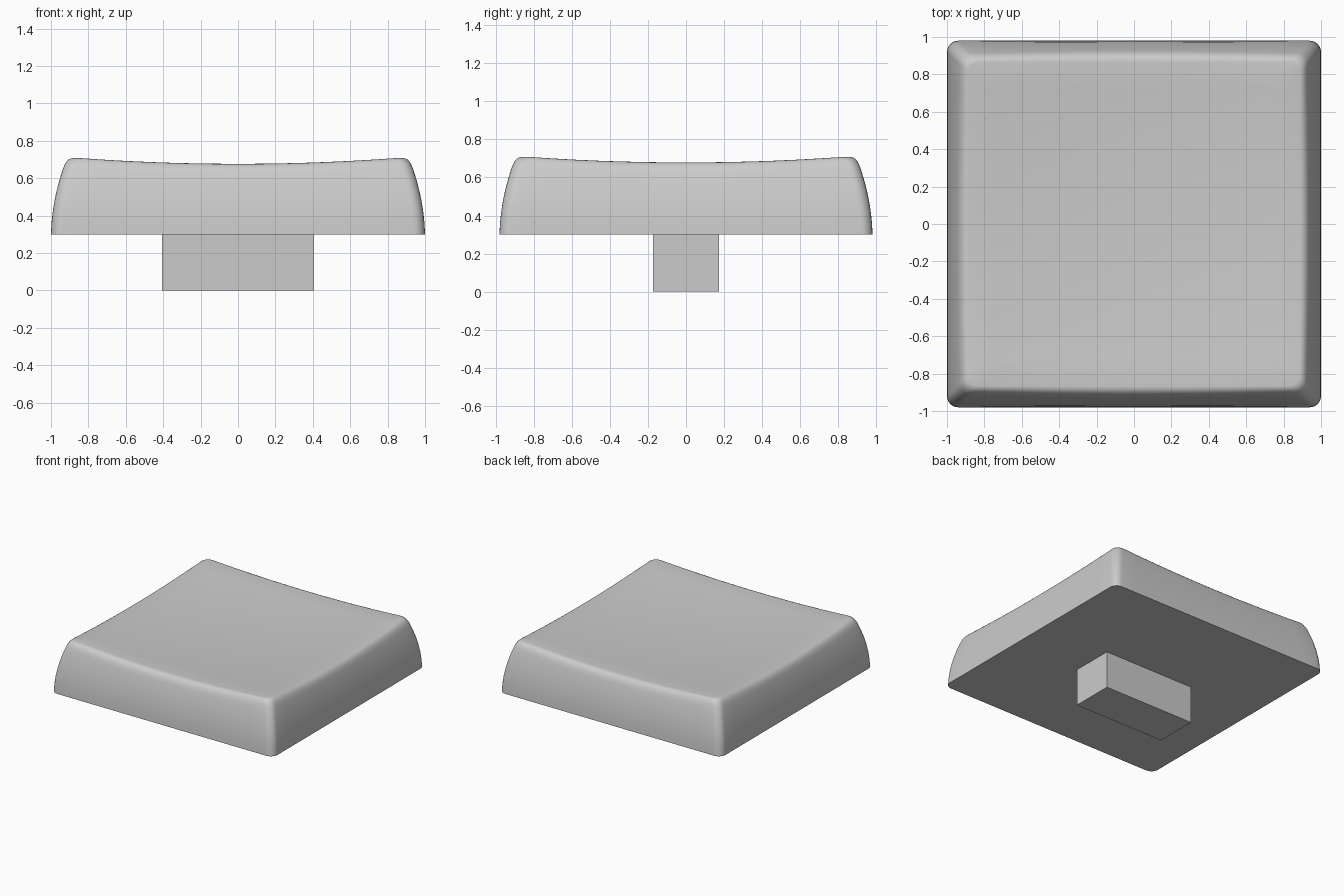
import bpy, bmesh, math

if "Cube" in bpy.data.objects:
    bpy.data.objects.remove(bpy.data.objects["Cube"])

grey = bpy.data.materials.new("plain grey")
grey.diffuse_color = (0.6, 0.6, 0.6, 1)
grey.use_nodes = True
grey.node_tree.nodes["Principled BSDF"].inputs["Base Color"].default_value = grey.diffuse_color

HX, HY, BASE = 1.0, 0.98, 0.30
EDGE, ARC, RADIUS = 14, 6, 0.06


def dish(x, y):
    """Height of the shallow bowl on top."""
    return 0.645 + 0.043 * (x * x + y * y)


def outline(inset, radius=RADIUS):
    """Rounded rectangle with subdivided straight sides."""
    cx, cy = HX - inset - radius, HY - inset - radius
    corners = [(cx, cy, 0), (-cx, cy, 90), (-cx, -cy, 180), (cx, -cy, 270)]
    pts = []
    for i, (x, y, start) in enumerate(corners):
        arc = []
        for k in range(ARC + 1):
            a = math.radians(start + 90 * k / ARC)
            arc.append((x + radius * math.cos(a), y + radius * math.sin(a)))
        pts += arc
        nx, ny, ns = corners[(i + 1) % 4]
        a = math.radians(ns)
        end = (nx + radius * math.cos(a), ny + radius * math.sin(a))
        for k in range(1, EDGE):
            t = k / EDGE
            pts.append((arc[-1][0] + (end[0] - arc[-1][0]) * t,
                        arc[-1][1] + (end[1] - arc[-1][1]) * t))
    return pts


def wall_inset(z):
    t = (z - BASE) / 0.4
    return 0.01 * t + 0.072 * t * t


def finish(name, bm):
    bmesh.ops.recalc_face_normals(bm, faces=bm.faces)
    me = bpy.data.meshes.new(name)
    bm.to_mesh(me)
    bm.free()
    me.materials.append(grey)
    ob = bpy.data.objects.new(name, me)
    bpy.context.collection.objects.link(ob)
    return ob


# Cap: bowed walls, a soft rim and a dished top, lofted ring by ring
rim = outline(0.115)
rim_z = [dish(x, y) for x, y in rim]
count = len(rim)
rings = []
for f in [i / 6 for i in range(7)]:
    ring = []
    for i in range(count):
        z = BASE + f * (rim_z[i] - 0.055 - BASE)
        x, y = outline(wall_inset(z))[i]
        ring.append((x, y, z))
    rings.append(ring)
wall_top = rings[-1]
for k in range(1, 6):
    t = k / 5
    ring = []
    for i in range(count):
        ax, ay, az = wall_top[i]
        bx, by = rim[i]
        # control point where the wall line meets the dish
        cx, cy = outline(wall_inset(rim_z[i]))[i]
        w = ((1 - t) ** 2, 2 * t * (1 - t), t * t)
        ring.append((w[0] * ax + w[1] * cx + w[2] * bx,
                     w[0] * ay + w[1] * cy + w[2] * by,
                     w[0] * az + w[1] * (rim_z[i] + 0.003) + w[2] * rim_z[i]))
    rings.append(ring)
for s in (0.85, 0.7, 0.55, 0.4, 0.25, 0.1):
    rings.append([(x * s, y * s, dish(x * s, y * s)) for x, y in rim])

bm = bmesh.new()
loops = [[bm.verts.new(p) for p in ring] for ring in rings]
for a, b in zip(loops, loops[1:]):
    for i in range(count):
        j = (i + 1) % count
        bm.faces.new((a[i], a[j], b[j], b[i]))
bm.faces.new(loops[0])
centre = bm.verts.new((0, 0, dish(0, 0)))
for i in range(count):
    bm.faces.new((loops[-1][i], loops[-1][(i + 1) % count], centre))
cap = finish("cap", bm)
bpy.context.view_layer.objects.active = cap
cap.select_set(True)
bpy.ops.object.shade_smooth_by_angle(angle=math.radians(40))

# Stem: plain block under the cap
bm = bmesh.new()
bmesh.ops.create_cube(bm, size=1)
for v in bm.verts:
    v.co = (v.co.x * 0.81, v.co.y * 0.345, (v.co.z + 0.5) * BASE)
finish("stem", bm)
